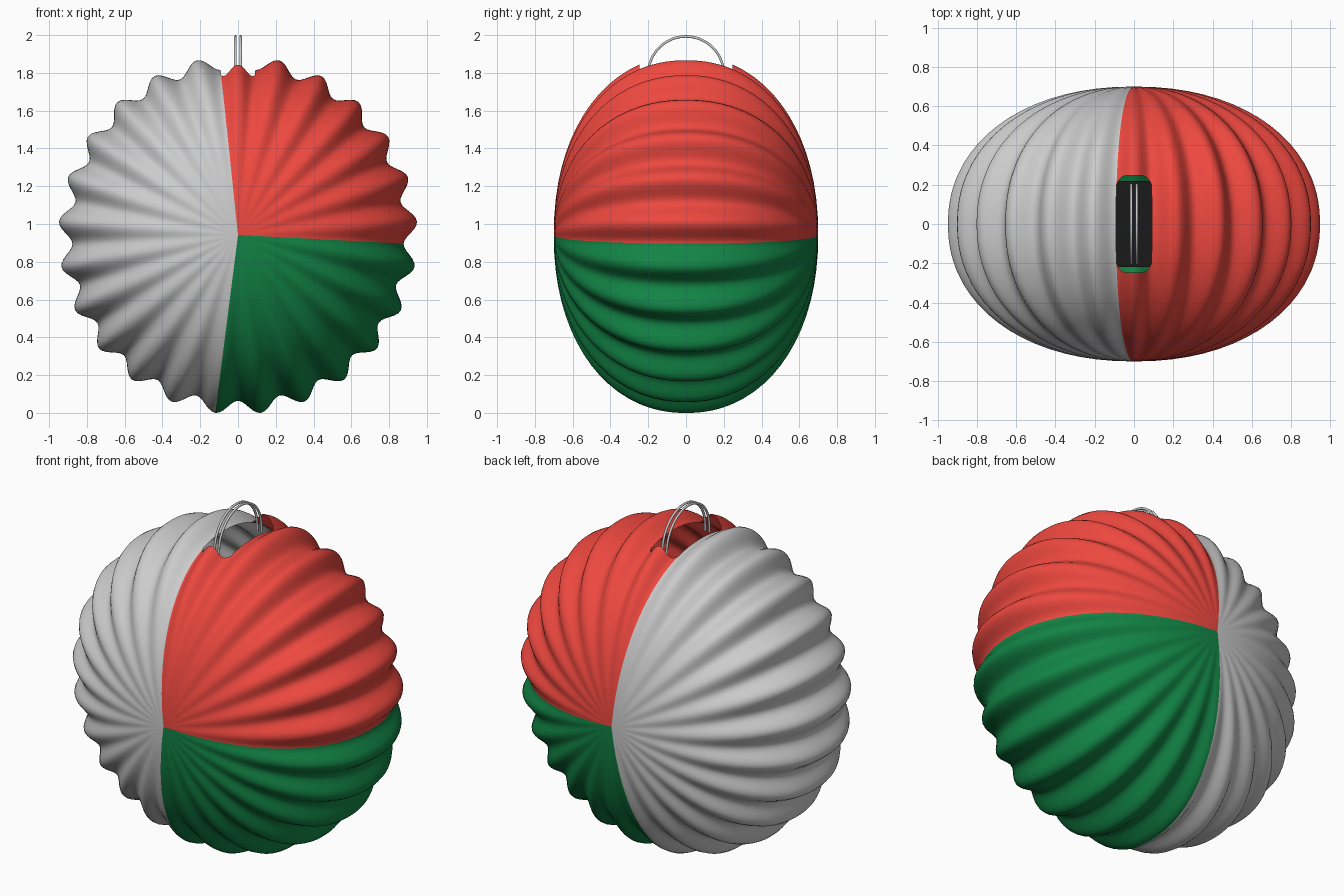
import bpy, bmesh
from math import sin, cos, pi, radians, copysign

if "Cube" in bpy.data.objects:
    bpy.data.objects.remove(bpy.data.objects["Cube"])

CZ, R, AMP, HALF, P = 0.942, 0.914, 0.036, 0.70, 2.15
SEG, ROWS = 12, 48          # columns per pleat, rows pole to pole
HOLE_ROWS = 10              # rows removed each side of the middle
PLEATS = 25


def material(name, rgb):
    m = bpy.data.materials.new(name)
    m.diffuse_color = (*rgb, 1)
    m.use_nodes = True
    m.node_tree.nodes["Principled BSDF"].inputs["Base Color"].default_value = m.diffuse_color
    return m


red = material("red_paper", (0.85, 0.065, 0.05))
green = material("green_paper", (0.006, 0.23, 0.06))
white = material("white_paper", (0.55, 0.55, 0.55))
black = material("black_plastic", (0.01, 0.01, 0.01))


def column(c):
    """Angle, radius and position across the pleat for one column."""
    pleat, s = c // SEG, (c % SEG) / SEG
    ang = 96 - 12 * s if pleat == 0 else 84 - 14.5 * (pleat - 1 + s)
    return radians(ang), R - AMP * cos(2 * pi * s), 2 * s - 1


# Pleated paper body: oval profile around the y axis, open handle slot on top
bm = bmesh.new()
n = PLEATS * SEG
poles = [bm.verts.new((0, -HALF, CZ)), bm.verts.new((0, HALF, CZ))]
edge = 0.318 / (HOLE_ROWS * 2 / ROWS)
grid = []
for c in range(n):
    a, rad, s = column(c)
    ring = []
    for j in range(1, ROWS):
        k = 2 * j / ROWS - 1
        h = 2 * HOLE_ROWS / ROWS
        e = 0.212
        if c <= SEG:        # slot with rounded corners
            e *= 1 - 0.2 * abs(s) ** 5
        # gather the rows so that one of them falls on the slot rim
        w = k * e / h if abs(k) <= h else copysign(e + (abs(k) - h) * (1 - e) / (1 - h), k)
        t = w * pi / 2
        y = copysign(HALF * abs(sin(t)) ** (2 / P), t)
        r = rad * cos(t) ** (2 / P)
        ring.append(bm.verts.new((r * cos(a), y, CZ + r * sin(a))))
    grid.append(ring)
mid = ROWS // 2
for c in range(n):
    p, q = grid[c], grid[(c + 1) % n]
    pleat = (c + 0.5) / SEG
    idx = 0 if pleat < 7 else 1 if pleat < 13.5 else 2
    faces = [bm.faces.new((poles[0], q[0], p[0])), bm.faces.new((poles[1], p[-1], q[-1]))]
    for j in range(ROWS - 2):
        if c < SEG and mid - HOLE_ROWS <= j + 1 < mid + HOLE_ROWS:
            continue
        faces.append(bm.faces.new((p[j], q[j], q[j + 1], p[j + 1])))
    for f in faces:
        f.material_index, f.smooth = idx, True
bmesh.ops.recalc_face_normals(bm, faces=bm.faces)
far = max(bm.faces, key=lambda f: f.calc_center_median().x)
if far.normal.x < 0:
    bmesh.ops.reverse_faces(bm, faces=bm.faces)
me = bpy.data.meshes.new("lantern_paper")
bm.to_mesh(me)
bm.free()
for m in (red, green, white):
    me.materials.append(m)
bpy.context.collection.objects.link(bpy.data.objects.new("lantern_paper", me))

# Twin wire handle
for side, name in ((-1, "handle_wire_left"), (1, "handle_wire_right")):
    cu = bpy.data.curves.new(name, "CURVE")
    cu.dimensions = "3D"
    cu.bevel_depth, cu.bevel_resolution = 0.007, 3
    cu.use_fill_caps = True
    pts = [(0.2, 1.76)] + [(0.2 * cos(pi * i / 24), 1.793 + 0.2 * sin(pi * i / 24))
                           for i in range(25)] + [(-0.2, 1.76)]
    sp = cu.splines.new("POLY")
    sp.points.add(len(pts) - 1)
    for pt, (y, z) in zip(sp.points, pts):
        pt.co = (side * 0.014, y, z, 1)
    sp.use_smooth = True
    bpy.context.collection.objects.link(bpy.data.objects.new(name, cu))

# Dark base plate inside, seen through the slot
bpy.ops.mesh.primitive_cube_add(size=1, location=(0, 0, 0.14))
plate = bpy.context.object
plate.name = "base_plate"
plate.scale = (0.2, 0.44, 0.02)
plate.data.materials.append(black)
